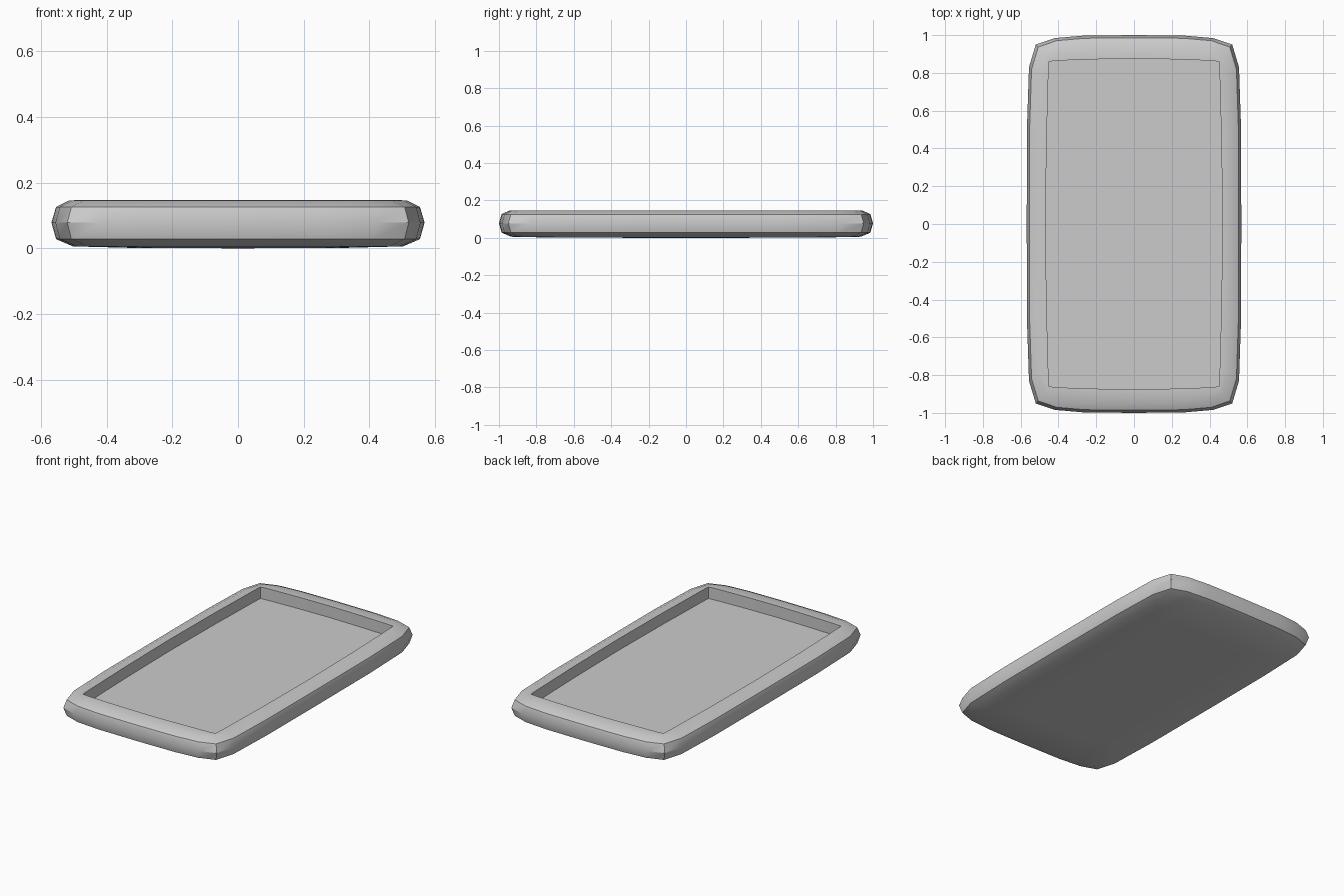
import bpy, bmesh

if "Cube" in bpy.data.objects:
    bpy.data.objects.remove(bpy.data.objects["Cube"])

# Quarter outlines (right middle -> corner -> back middle)
OUTER = [(.568, 0), (.567, .5), (.556, .83), (.52, .95), (.42, .984), (.27, .997), (0, 1.0)]
RECESS = [(.468, 0), (.463, .43), (.453, .8), (.45, .86), (.4, .865), (.25, .871), (0, .876)]


def full_outline(q):
    """Mirror a quarter outline into a closed counter-clockwise loop."""
    half = q + [(-x, y) for x, y in reversed(q[:-1])]
    return half + [(x, -y) for x, y in reversed(half[1:-1])]


def inset(q, d):
    """Pull a quarter outline towards the centre by d on each axis."""
    return [(x * (1 - d / .568), y * (1 - d)) for x, y in q]


bm = bmesh.new()


def ring(q, z):
    return [bm.verts.new((x, y, z)) for x, y in full_outline(q)]


# Rounded shell from the underside, over the rim and down into the recess
rings = [
    ring([(x * .55, y * .7) for x, y in OUTER], .001),
    ring(inset(OUTER, .065), .006),
    ring(inset(OUTER, .014), .028),
    ring(OUTER, .078),
    ring(inset(OUTER, .014), .126),
    ring(inset(OUTER, .055), .146),
    ring(RECESS, .147),
    ring(RECESS, .076),
]
for a, b in zip(rings, rings[1:]):
    n = len(a)
    for i in range(n):
        j = (i + 1) % n
        bm.faces.new((a[i], a[j], b[j], b[i]))

# Underside and recessed screen floor
for loop, z in ((rings[0], 0), (rings[-1], .075)):
    c = bm.verts.new((0, 0, z))
    for i in range(len(loop)):
        bm.faces.new((loop[i], loop[(i + 1) % len(loop)], c))

bmesh.ops.recalc_face_normals(bm, faces=bm.faces)
mesh = bpy.data.meshes.new("tray_body")
bm.to_mesh(mesh)
bm.free()
body = bpy.data.objects.new("tray_body", mesh)
bpy.context.collection.objects.link(body)
bpy.context.view_layer.objects.active = body
body.select_set(True)
bpy.ops.object.shade_smooth_by_angle(angle=0.62)
